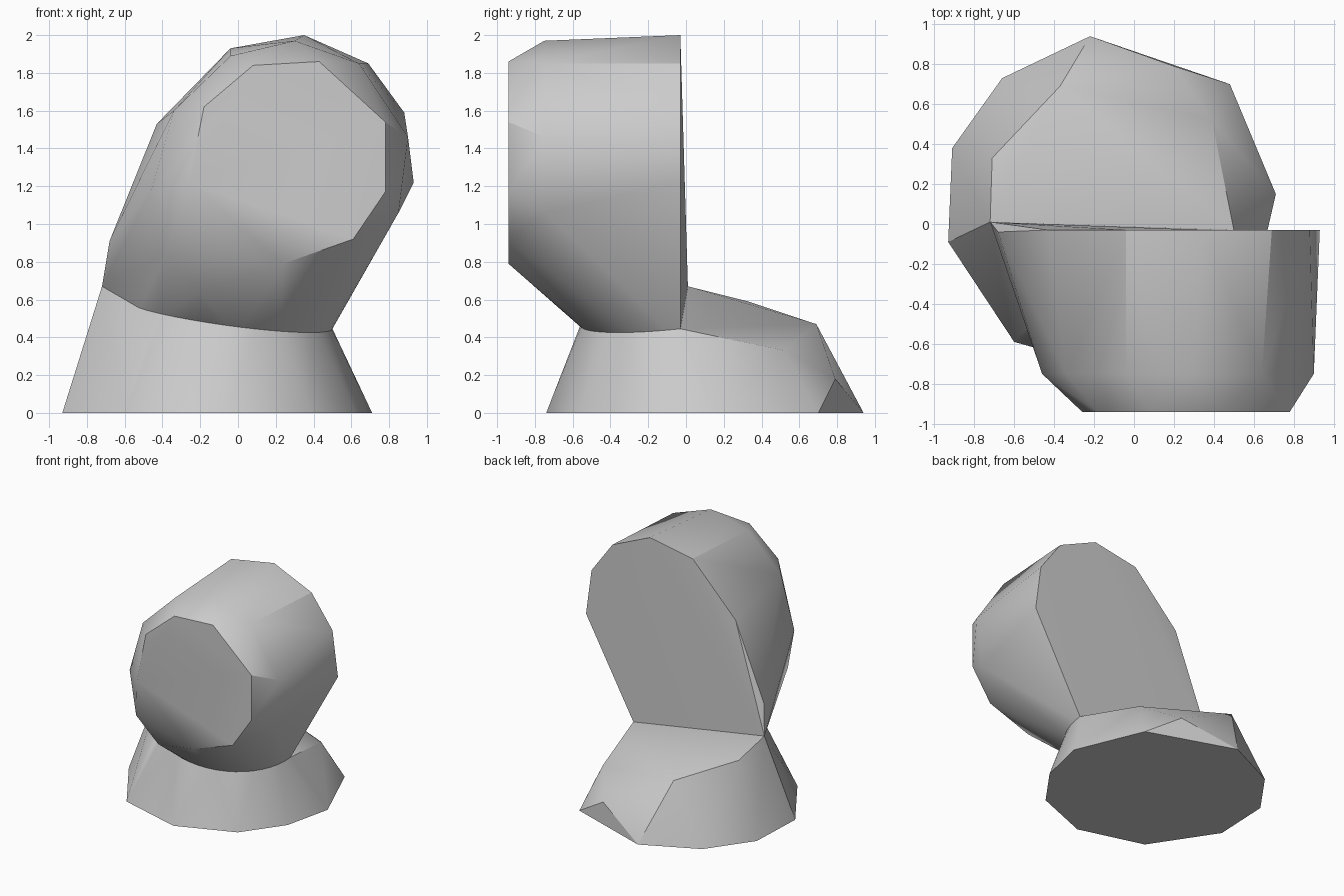
import bpy
import bmesh
import math
from mathutils import Vector

default_cube = bpy.data.objects.get("Cube")
if default_cube:
    bpy.data.objects.remove(default_cube, do_unlink=True)

# One plain stone grey for the whole model
stone = bpy.data.materials.new("stone_grey")
stone.use_nodes = True
grey = (0.6, 0.6, 0.6, 1)
stone.diffuse_color = grey
shader = next(n for n in stone.node_tree.nodes if n.type == 'BSDF_PRINCIPLED')
shader.inputs["Base Color"].default_value = grey


def section(outline, depth):
    """Stand an (x, z) outline upright at the given y."""
    return [Vector((x, depth, z)) for x, z in outline]


def faceted_block(name, points):
    """Wrap the points in a tight convex skin and shade it."""
    mesh = bpy.data.meshes.new(name)
    bm = bmesh.new()
    for point in points:
        bm.verts.new(point)
    bmesh.ops.convex_hull(bm, input=list(bm.verts))
    loose = [v for v in bm.verts if not v.link_faces]
    bmesh.ops.delete(bm, geom=loose, context='VERTS')
    bmesh.ops.dissolve_limit(bm, angle_limit=math.radians(2),
                             verts=list(bm.verts), edges=list(bm.edges))
    bmesh.ops.recalc_face_normals(bm, faces=list(bm.faces))
    bm.to_mesh(mesh)
    bm.free()
    mesh.materials.append(stone)
    block = bpy.data.objects.new(name, mesh)
    bpy.context.collection.objects.link(block)
    bpy.ops.object.select_all(action='DESELECT')
    block.select_set(True)
    bpy.context.view_layer.objects.active = block
    bpy.ops.object.shade_smooth_by_angle(angle=math.radians(30))
    return block


# Tilted half-round neck seam shared by both blocks
neck_steps = 24
neck = []
for step in range(neck_steps + 1):
    angle = math.pi * (1 + step / neck_steps)
    across, forward = 0.55 * math.cos(angle), 0.53 * math.sin(angle)
    neck.append(Vector((across - 0.05, forward - 0.03,
                        0.52 - 0.136 * across + 0.11 * forward)))
neck.append(Vector((-0.72, 0.01, 0.67)))

# Leaning head: flat back, full waist and smaller flat front
head_back = section([(-0.43, 1.53), (-0.04, 1.93), (0.35, 2), (0.69, 1.85),
                     (0.88, 1.59), (0.93, 1.22)], -0.03)
head_waist = section([(-0.46, 1.18), (-0.34, 1.6), (-0.04, 1.89), (0.3, 1.97),
                      (0.64, 1.85), (0.9, 1.46), (0.85, 1.06),
                      (-0.2, 0.64)], -0.75)
head_front = section([(-0.26, 1.22), (-0.18, 1.62), (0.08, 1.84), (0.43, 1.86),
                      (0.78, 1.54), (0.78, 1.17), (0.61, 0.92),
                      (0.24, 0.79)], -0.94)
cheeks = [Vector((-0.68, -0.04, 0.91)), Vector((-0.38, -0.78, 0.84))]
faceted_block("head", neck + head_back + head_waist + head_front + cheeks)

# Flared base: ten-sided foot and a sloping rear shoulder
foot = [Vector((x, y, 0)) for x, y in
        [(-0.22, 0.94), (0.48, 0.7), (0.71, 0.15), (0.62, -0.24), (0.39, -0.56),
         (-0.07, -0.74), (-0.6, -0.59), (-0.93, -0.09), (-0.91, 0.38),
         (-0.66, 0.73)]]
shoulder = [Vector(p) for p in
            [(-0.71, 0.33, 0.59), (-0.37, 0.69, 0.47), (0.2, 0.79, 0.18),
             (0.39, 0.52, 0.33)]]
faceted_block("base", neck + foot + shoulder)
